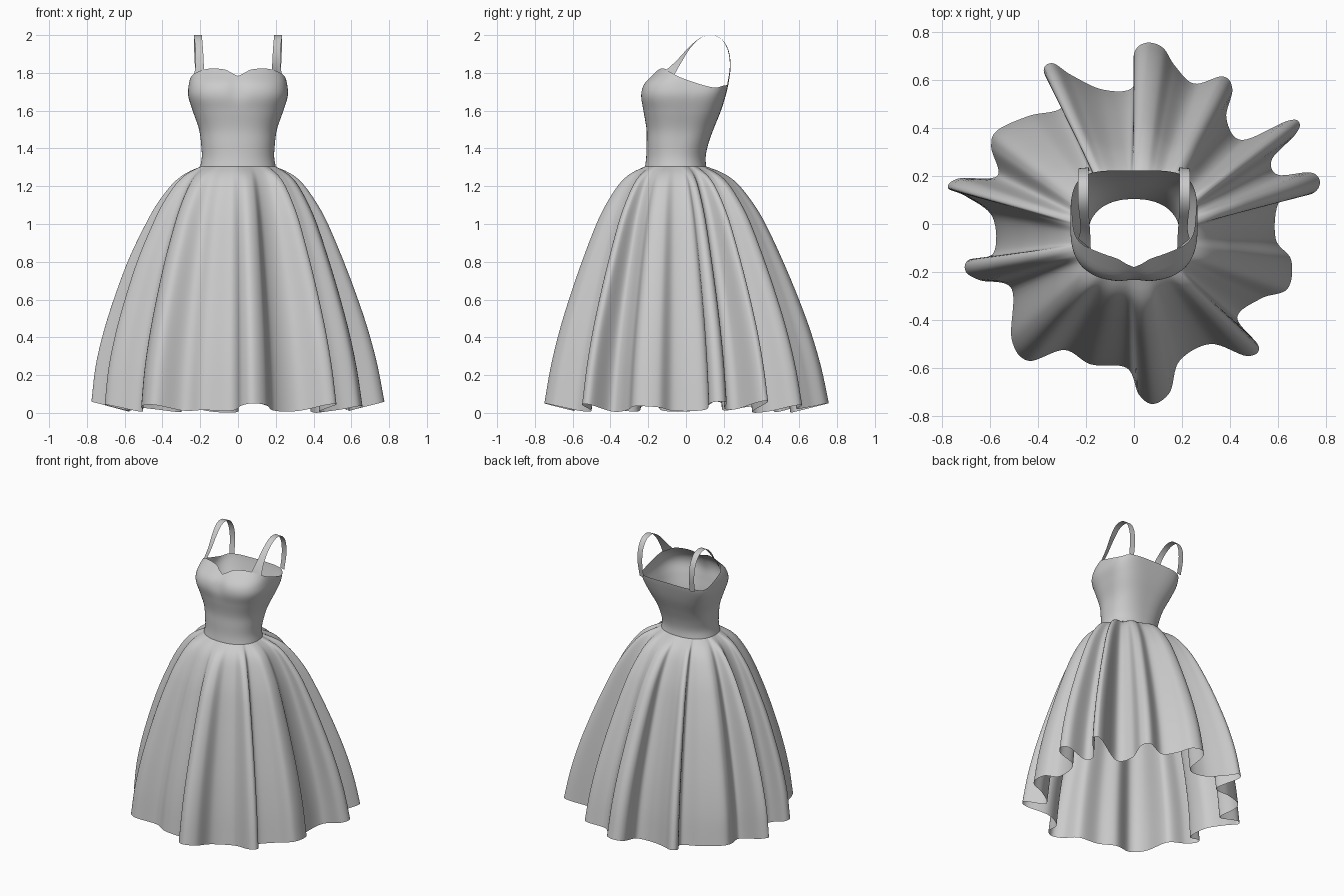
import bpy, math
from mathutils import Vector

if "Cube" in bpy.data.objects:
    bpy.data.objects.remove(bpy.data.objects["Cube"])


def curve(pts, x):
    """Smooth interpolation through (key, v1, v2...) rows, keys rising."""
    x = min(max(x, pts[0][0]), pts[-1][0])
    i = 0
    while i < len(pts) - 2 and x > pts[i + 1][0]:
        i += 1
    a, b = pts[i], pts[i + 1]
    p, q = pts[max(i - 1, 0)], pts[min(i + 2, len(pts) - 1)]
    h = b[0] - a[0]
    t = (x - a[0]) / h
    out = []
    for k in range(1, len(a)):
        m0 = (b[k] - p[k]) / (b[0] - p[0]) * h
        m1 = (q[k] - a[k]) / (q[0] - a[0]) * h
        out.append((2*t**3 - 3*t*t + 1) * a[k] + (t**3 - 2*t*t + t) * m0
                   + (3*t*t - 2*t**3) * b[k] + (t**3 - t*t) * m1)
    return out


def sheet(name, rows, closed):
    """Quad sheet from equally long rows of points."""
    n = len(rows[0])
    verts = [p for r in rows for p in r]
    faces = []
    for j in range(len(rows) - 1):
        for i in range(n if closed else n - 1):
            k = (i + 1) % n
            faces.append((j*n + i, j*n + k, (j + 1)*n + k, (j + 1)*n + i))
    me = bpy.data.meshes.new(name)
    me.from_pydata(verts, [], faces)
    for f in me.polygons:
        f.use_smooth = True
    ob = bpy.data.objects.new(name, me)
    bpy.context.collection.objects.link(ob)
    return ob


# Body section by height: z, half width, front y, back y, centre y, front power, back power
BODY = [
    (1.28, .205, -.220, .110, -.055, 2.2, 2.3),
    (1.35, .192, -.211, .104, -.055, 2.2, 2.3),
    (1.42, .195, -.209, .117, -.045, 2.3, 2.5),
    (1.50, .206, -.209, .145, -.030, 2.4, 2.8),
    (1.60, .240, -.226, .185, -.010, 2.6, 3.3),
    (1.68, .264, -.240, .210, 0, 2.8, 3.8),
    (1.74, .260, -.225, .224, 0, 2.7, 4.4),
    (1.79, .246, -.178, .228, 0, 2.4, 4.4),
    (1.83, .222, -.135, .228, 0, 2.3, 4.4),
]
# Neckline height by degrees away from the front
RIM = [(0, 1.783), (10, 1.797), (22, 1.816), (38, 1.823), (52, 1.82), (66, 1.803),
       (90, 1.765), (112, 1.733), (125, 1.722), (135, 1.733), (180, 1.738)]


def body_point(z, a):
    hw, f, b, y0, nf, nb = curve(BODY, z)
    c, s = math.cos(a), math.sin(a)
    n = nf if s < 0 else nb
    x = hw * math.copysign(abs(c)**(2/n), c)
    y = y0 + (y0 - f if s < 0 else b - y0) * math.copysign(abs(s)**(2/n), s)
    if s < 0:  # soft dip between the bust cups
        y += .012 * math.exp(-(x/.045)**2) * math.exp(-((z - 1.72)/.07)**2)
    return Vector((x, y, z))


# Bodice with sweetheart neckline
SEG, WAIST = 160, 1.305
rows = []
for j in range(33):
    row = []
    for i in range(SEG):
        a = math.tau * i / SEG
        ref = body_point(1.77, a)
        top = curve(RIM, math.degrees(math.atan2(abs(ref.x), -ref.y)))[0]
        row.append(body_point(WAIST + (top - WAIST) * j / 32, a))
    rows.append(row)
sheet("bodice", rows, True)

# Hem outline seen from above, anticlockwise from the right side
HEM = [
    (.61, .10), (.74, .125), (.775, .175), (.735, .215), (.60, .205), (.575, .27),
    (.67, .37), (.69, .42), (.64, .43), (.45, .35), (.385, .44), (.41, .56), (.37, .615),
    (.25, .585), (.17, .66), (.12, .735), (.05, .755), (0, .71), (-.005, .57),
    (-.13, .56), (-.26, .62), (-.34, .67), (-.375, .63), (-.30, .49),
    (-.44, .45), (-.57, .39), (-.595, .32), (-.57, .20), (-.73, .19), (-.775, .15),
    (-.70, .115), (-.59, .03), (-.585, -.12), (-.69, -.15), (-.70, -.20), (-.64, -.235),
    (-.51, -.27), (-.51, -.48), (-.44, -.57), (-.29, -.525), (-.18, -.585), (-.03, -.60),
    (.02, -.71), (.08, -.75), (.15, -.70), (.19, -.57), (.32, -.50), (.47, -.55),
    (.52, -.51), (.43, -.39), (.53, -.31), (.64, -.27), (.655, -.15), (.59, -.06),
]
N, SUB = len(HEM), 8
hem = []
for i in range(N):
    p0, p1, p2, p3 = (Vector(HEM[(i + d) % N]) for d in (-1, 0, 1, 2))
    for k in range(SUB):
        t = k / SUB
        hem.append(.5 * (2*p1 + (p2 - p0)*t + (2*p0 - 5*p1 + 4*p2 - p3)*t*t
                         + (3*p1 - p0 - 3*p2 + p3)*t**3))

# Matching waist angles, smoothed so that gathers never tangle
M = len(hem)
ang = []
for p in hem:
    a = math.atan2(p.y + .03, p.x)
    if ang:
        while a < ang[-1] - math.pi:
            a += math.tau
        while a > ang[-1] + math.pi:
            a -= math.tau
    ang.append(a)
R = 14
smooth = [sum(ang[(i + d) % M] + math.tau * ((i + d) // M) for d in range(-R, R + 1)) / (2*R + 1)
          for i in range(M)]

# Skirt flare: z, share of the way from waist to hem (left side is fuller)
FLARE = [(0, 1, 1), (.2, .937, .962), (.4, .85, .885), (.6, .74, .78), (.8, .615, .655),
         (1.0, .475, .495), (1.1, .385, .40), (1.2, .27, .275), (1.25, .185, .185),
         (1.28, .10, .10), (1.305, 0, 0)]
rows = []
STEPS = 44
for j in range(STEPS + 1):
    t = (j / STEPS)**.8
    row = []
    for i, p in enumerate(hem):
        low = max(0, .002 + .05 * (p.length - .56) / .2)
        z = low + (WAIST - low) * t
        slim, full = curve(FLARE, t * WAIST)
        w = slim + (full - slim) * max(0, -p.x / p.length)**2
        q = body_point(WAIST, smooth[i])
        row.append(Vector((q.x + (p.x - q.x) * w, q.y + (p.y - q.y) * w, z)))
    rows.append(row)
sheet("skirt", rows, True)

# Shoulder straps: t, inner edge x y z, outer edge x y z
STRAP = [
    (0, .180, -.105, 1.815, .232, -.062, 1.790),
    (1, .182, -.050, 1.865, .224, -.025, 1.855),
    (2, .186, .015, 1.935, .226, .022, 1.930),
    (3, .190, .075, 1.985, .232, .075, 1.983),
    (4, .190, .130, 2.000, .234, .130, 2.000),
    (5, .190, .185, 1.982, .234, .185, 1.980),
    (6, .190, .225, 1.920, .232, .222, 1.918),
    (7, .188, .236, 1.830, .228, .232, 1.830),
    (8, .186, .222, 1.725, .222, .216, 1.725),
]
for name, side in (("strap_right", 1), ("strap_left", -1)):
    rows = []
    for k in range(49):
        v = curve(STRAP, k / 6)
        pair = [Vector((side*v[0], v[1], v[2])), Vector((side*v[3], v[4], v[5]))]
        rows.append(pair if side > 0 else pair[::-1])
    sheet(name, rows, False)
